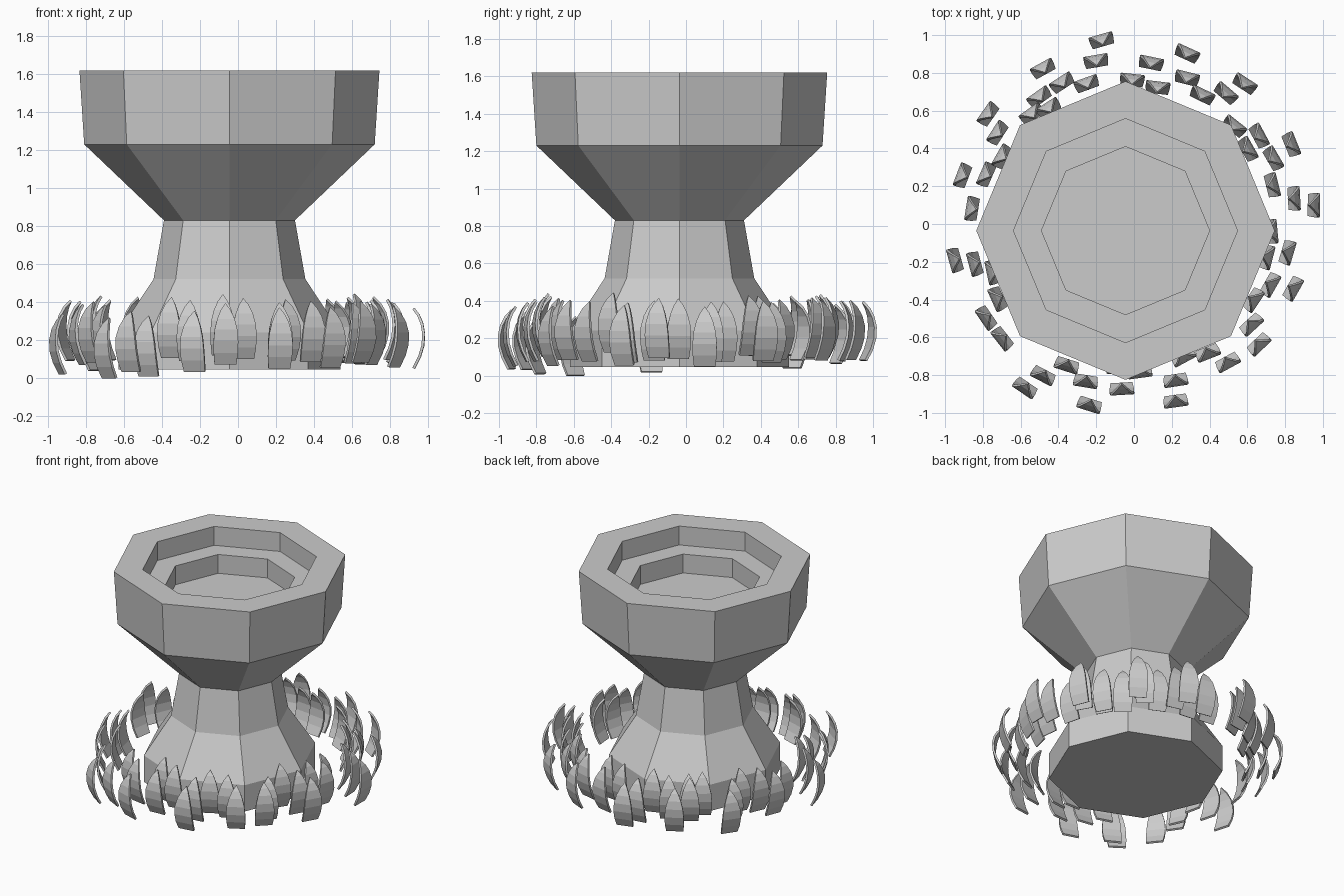
import bpy, bmesh, math, random

random.seed(4)


def make_mesh(name, bm):
    bmesh.ops.recalc_face_normals(bm, faces=bm.faces)
    mesh = bpy.data.meshes.new(name)
    bm.to_mesh(mesh)
    bm.free()
    return mesh


def add_object(name, mesh):
    obj = bpy.data.objects.new(name, mesh)
    bpy.context.collection.objects.link(obj)
    return obj


# Octagonal pedestal: (radius, height) from the base up and into the stepped bowl
profile = [(0.585, 0.045), (0.585, 0.24), (0.40, 0.52), (0.345, 0.83),
           (0.765, 1.23), (0.79, 1.62), (0.593, 1.62), (0.593, 1.48),
           (0.445, 1.48), (0.445, 1.34)]
bm = bmesh.new()
rings = [[bm.verts.new((r * math.cos(k * math.pi / 4), r * math.sin(k * math.pi / 4), z))
          for k in range(8)] for r, z in profile]
for low, high in zip(rings, rings[1:]):
    for k in range(8):
        n = (k + 1) % 8
        bm.faces.new((low[k], low[n], high[n], high[k]))
bm.faces.new(rings[0][::-1])
bm.faces.new(rings[-1])
pedestal = add_object("pedestal_bowl", make_mesh("pedestal_bowl", bm))
pedestal.location = (-0.045, -0.035, 0)

# Curved pointed leaf, bulging towards -y: (height, half width, bulge)
leaf_rows = [(0, 0.058, -0.024), (0.06, 0.064, 0.006), (0.12, 0.065, 0.024),
             (0.18, 0.06, 0.028), (0.235, 0.046, 0.019), (0.28, 0.026, 0.0)]
bm = bmesh.new()
pairs = [[bm.verts.new((s * w, -b, z)) for s in (-1, 1)] for z, w, b in leaf_rows]
for a, b in zip(pairs, pairs[1:]):
    bm.faces.new((a[0], a[1], b[1], b[0]))
tip = bm.verts.new((0, 0.026, 0.315))
bm.faces.new((pairs[-1][0], pairs[-1][1], tip))
leaf_mesh = make_mesh("leaf", bm)

# Loose ring of leaves around the foot, counter-clockwise on the plan
spots = [(0.95, 0.10), (0.845, 0.135), (0.73, 0.205), (0.735, 0.345), (0.83, 0.42),
         (0.60, 0.395), (0.66, 0.465), (0.53, 0.515), (0.585, 0.74), (0.485, 0.69),
         (0.36, 0.68), (0.28, 0.77), (0.28, 0.90), (0.125, 0.72), (0.09, 0.85),
         (-0.01, 0.76), (-0.17, 0.97), (-0.20, 0.86), (-0.25, 0.74), (-0.38, 0.745),
         (-0.48, 0.82), (-0.50, 0.67), (-0.45, 0.61), (-0.54, 0.58), (-0.77, 0.58),
         (-0.72, 0.48), (-0.695, 0.355), (-0.905, 0.255), (-0.78, 0.26), (-0.855, 0.08),
         (-0.945, -0.19), (-0.84, -0.21), (-0.745, -0.255), (-0.72, -0.395),
         (-0.78, -0.495), (-0.695, -0.605), (-0.575, -0.865), (-0.48, -0.80),
         (-0.355, -0.745), (-0.255, -0.83), (-0.235, -0.955), (-0.08, -0.76),
         (-0.065, -0.87), (0.03, -0.78), (0.22, -0.935), (0.22, -0.825), (0.26, -0.70),
         (0.39, -0.68), (0.495, -0.73), (0.66, -0.635), (0.62, -0.53), (0.63, -0.40),
         (0.84, -0.34), (0.72, -0.32), (0.81, -0.15), (0.70, -0.175), (0.725, -0.04)]
low_spots = {(-0.695, -0.605): 0.0, (-0.48, -0.80): 0.01, (-0.945, -0.19): 0.02}
for i, (x, y) in enumerate(spots):
    # Inner leaves stand a little higher than outer ones
    z = 0.06 + 0.18 * (0.95 - math.hypot(x, y)) + random.uniform(-0.02, 0.03)
    leaf = add_object(f"leaf_{i + 1}", leaf_mesh)
    leaf.location = (x, y, low_spots.get((x, y), z))
    leaf.rotation_euler.z = math.atan2(y, x) + math.pi / 2 + random.uniform(-0.15, 0.15)
    solid = leaf.modifiers.new("thickness", 'SOLIDIFY')
    solid.thickness = 0.014
    solid.offset = 0
